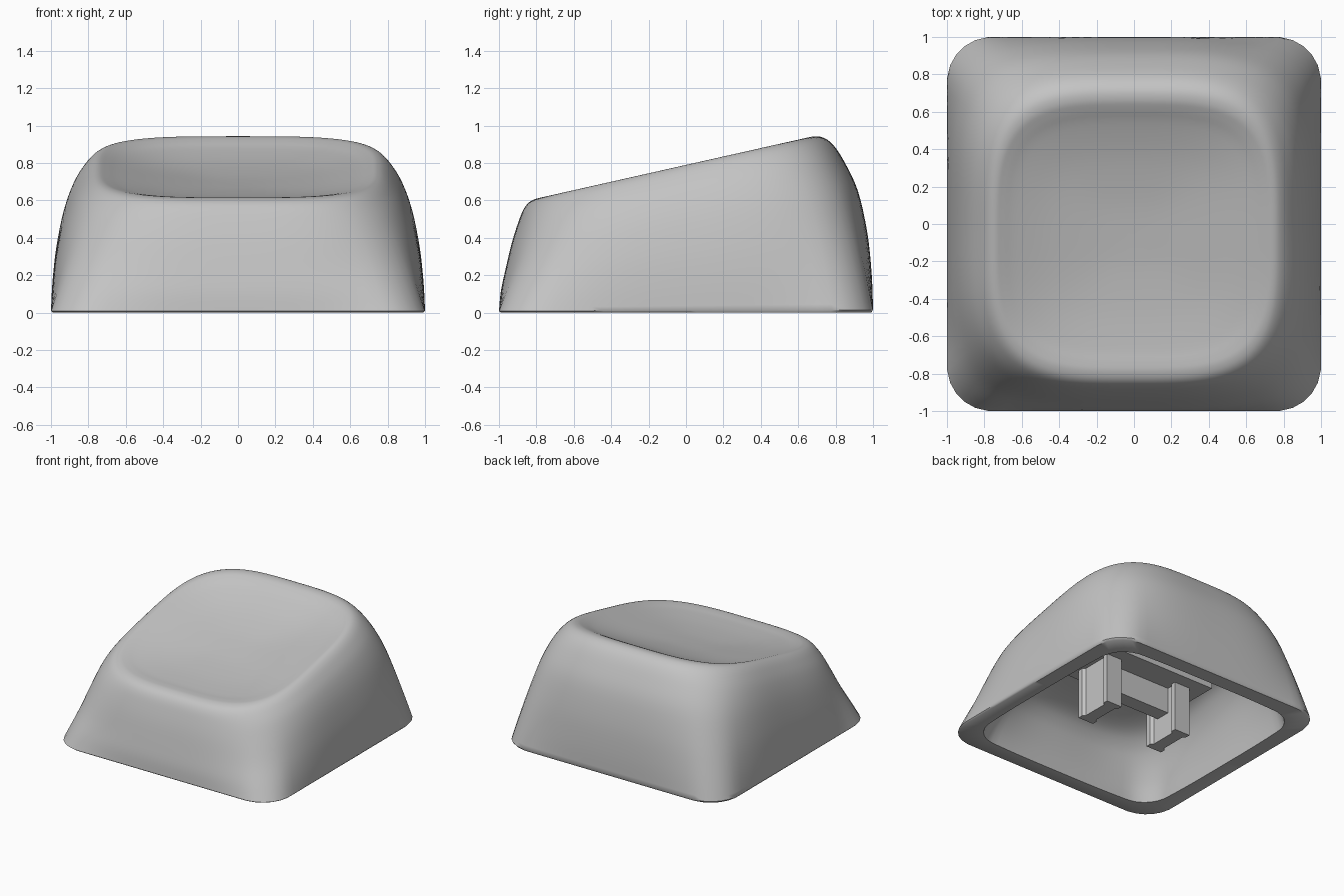
import bpy, bmesh, math

if "Cube" in bpy.data.objects:
    bpy.data.objects.remove(bpy.data.objects["Cube"])

grey = bpy.data.materials.new("matte grey")
grey.use_nodes = True
COLOR = (0.55, 0.55, 0.55, 1)
grey.diffuse_color = COLOR
grey.node_tree.nodes["Principled BSDF"].inputs["Base Color"].default_value = COLOR
SEGMENTS = 128
CORNER = 0.24   # corner radius at the base
POWER = 3.5     # squareness at the top


def add_object(name, bm, angle=35):
    bmesh.ops.recalc_face_normals(bm, faces=bm.faces)
    mesh = bpy.data.meshes.new(name)
    bm.to_mesh(mesh)
    bm.free()
    mesh.materials.append(grey)
    ob = bpy.data.objects.new(name, mesh)
    bpy.context.collection.objects.link(ob)
    bpy.ops.object.select_all(action="DESELECT")
    bpy.context.view_layer.objects.active = ob
    ob.select_set(True)
    bpy.ops.object.shade_smooth_by_angle(angle=math.radians(angle))
    return ob


def smooth_rows(rows, steps=4):
    """Catmull-Rom interpolation through the section rows."""
    out = []
    for i in range(len(rows) - 1):
        p0, p1 = rows[max(i - 1, 0)], rows[i]
        p2, p3 = rows[i + 1], rows[min(i + 2, len(rows) - 1)]
        for k in range(steps):
            t = k / steps
            out.append([b + 0.5 * t * (c - a + t * (2 * a - 5 * b + 4 * c - d
                        + t * (3 * (b - c) + d - a)))
                        for a, b, c, d in zip(p0, p1, p2, p3)])
    return out + [rows[-1]]


def outline(c, s, blend):
    """Polar radius, from a rounded square (0) to a squared-off oval (1)."""
    c, s = abs(c), abs(s)
    square = 1 / max(c, s)
    flat = 1 - CORNER
    if square * min(c, s) > flat:
        d = flat * (c + s)
        square = d + math.sqrt(d * d - 2 * flat * flat + CORNER * CORNER)
    oval = (c ** POWER + s ** POWER) ** (-1 / POWER)
    return square + blend * (oval - square)


def ring(bm, row):
    """One section, its height following the sloped top."""
    h, half, front, back, blend = row
    mid, depth = (front + back) / 2, (back - front) / 2
    verts = []
    for i in range(SEGMENTS):
        a = 2 * math.pi * (i + 0.5) / SEGMENTS
        c, s = math.cos(a), math.sin(a)
        r = outline(c, s, blend)
        y = mid + depth * r * s
        verts.append(bm.verts.new((half * r * c, y, h * (0.79 + 0.225 * y))))
    return verts


# Outer sections: height fraction, half width, front, back, oval blend
outer = [
    (0.015, 1, -1, 1, 0),
    (0.2, 0.992, -0.99, 0.993, 0.33),
    (0.42, 0.972, -0.963, 0.97, 0.65),
    (0.65, 0.933, -0.93, 0.92, 0.87),
    (0.82, 0.882, -0.897, 0.848, 0.96),
    (0.93, 0.825, -0.868, 0.785, 1),
    (0.985, 0.78, -0.835, 0.725, 1),
    (1.0, 0.742, -0.79, 0.665, 1),
    (0.988, 0.7, -0.74, 0.61, 1),
    (0.96, 0.62, -0.66, 0.53, 1),
    (0.919, 0.44, -0.48, 0.35, 1),
    (0.893, 0.2, -0.26, 0.13, 1),
    (0.888, 0.02, -0.08, -0.04, 1),
]
# Cavity sections, from the opening up to the domed ceiling
inner = [
    (0, 0.87, -0.87, 0.87, 0.15),
    (0.2, 0.85, -0.85, 0.855, 0.4),
    (0.4, 0.81, -0.81, 0.81, 0.65),
    (0.55, 0.75, -0.76, 0.74, 0.85),
    (0.65, 0.66, -0.68, 0.63, 1),
    (0.695, 0.5, -0.53, 0.47, 1),
    (0.7, 0.3, -0.33, 0.27, 1),
]

# Hollow shell with a dished top
bm = bmesh.new()
rings = [ring(bm, r) for r in reversed(smooth_rows(outer))]
rings.append(ring(bm, (0, 0.99, -0.99, 0.99, 0)))
rings += [ring(bm, r) for r in smooth_rows(inner)]
for lower, upper in zip(rings, rings[1:]):
    for i in range(SEGMENTS):
        j = (i + 1) % SEGMENTS
        bm.faces.new((lower[i], lower[j], upper[j], upper[i]))
bm.faces.new(rings[0])
bm.faces.new(rings[-1])
add_object("cap_shell", bm, 50)


def box(name, x, y, z):
    bm = bmesh.new()
    bmesh.ops.create_cube(bm, size=1)
    for v in bm.verts:
        v.co = [lo + (c + 0.5) * (hi - lo) for c, (lo, hi) in zip(v.co, (x, y, z))]
    return add_object(name, bm)


# Prongs with shallow channels, extruded from an I-shaped section
def prong(name, x):
    quarter = [(0.165, 0.07), (0.125, 0.07), (0.105, 0.05)]
    half = quarter + [(-a, b) for a, b in reversed(quarter)]
    section = half + [(a, -b) for a, b in reversed(half)]
    bm = bmesh.new()
    face = bm.faces.new([bm.verts.new((x + b, a, 0.005)) for a, b in section])
    top = bmesh.ops.extrude_face_region(bm, geom=[face])["geom"]
    for v in top:
        if isinstance(v, bmesh.types.BMVert):
            v.co.z = 0.45
    add_object(name, bm, 20)


prong("left_prong", 0.33)
prong("right_prong", -0.33)

# Web joining the prongs and the pad they hang from
box("prong_web", (-0.3, 0.3), (-0.06, 0.06), (0.2, 0.45))
box("ceiling_pad", (-0.53, 0.53), (-0.27, 0.27), (0.41, 0.56))
